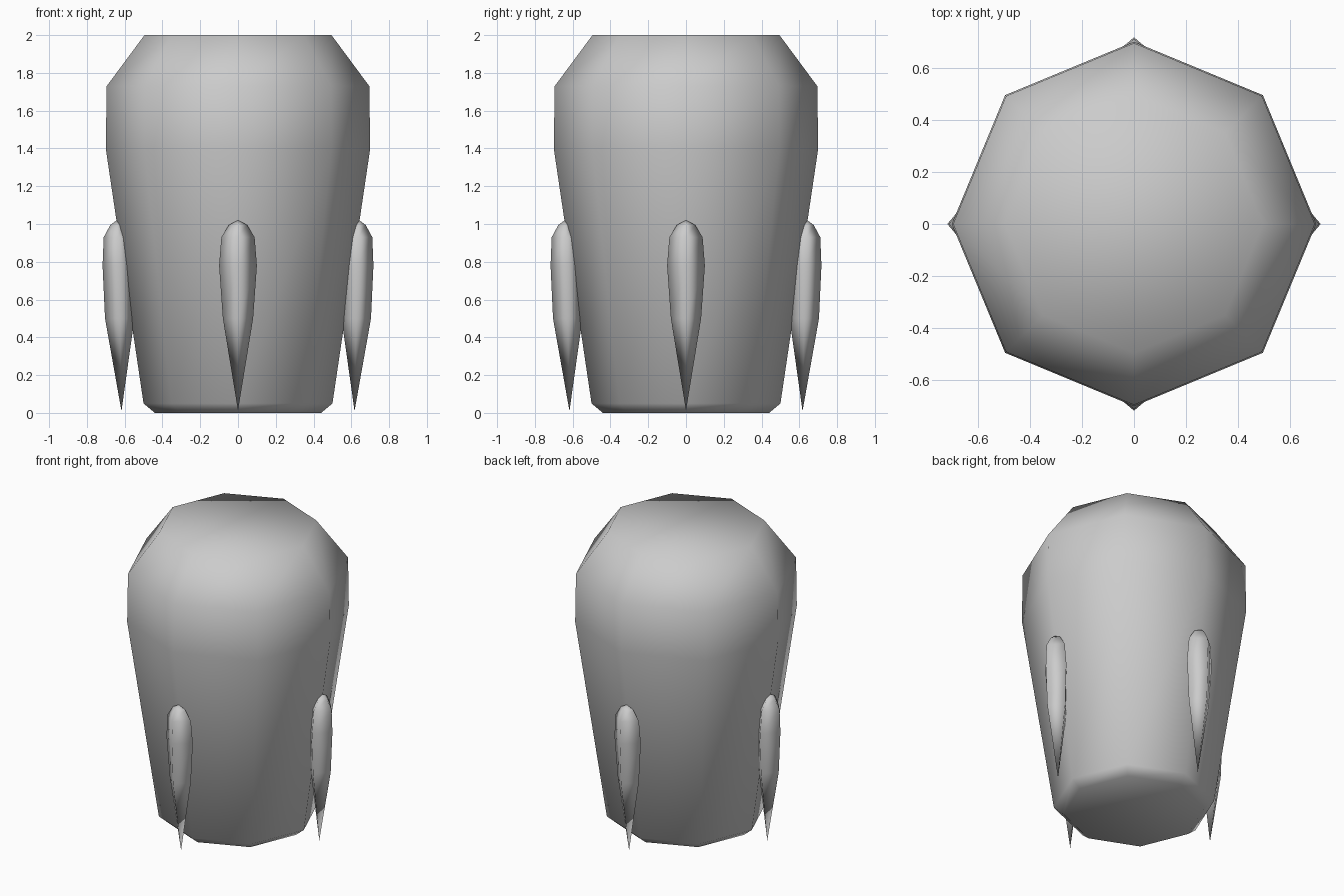
import bpy, bmesh
from math import cos, sin, pi

if "Cube" in bpy.data.objects:
    bpy.data.objects.remove(bpy.data.objects["Cube"])


def loft(name, rings, sides, angle=0.0):
    """Skin rings of (z, centre_x, radius_x, radius_y), turned about z by angle."""
    bm = bmesh.new()
    loops = []
    for z, cx, rx, ry in rings:
        loop = []
        n = 1 if rx == 0 else sides
        for i in range(n):
            a = 2 * pi * i / sides
            x, y = cx + rx * cos(a), ry * sin(a)
            loop.append(bm.verts.new((x * cos(angle) - y * sin(angle),
                                      x * sin(angle) + y * cos(angle), z)))
        loops.append(loop)
    for lo, hi in zip(loops, loops[1:]):
        for i in range(sides):
            j = (i + 1) % sides
            if len(lo) == 1:
                bm.faces.new((lo[0], hi[j], hi[i]))
            elif len(hi) == 1:
                bm.faces.new((lo[i], lo[j], hi[0]))
            else:
                bm.faces.new((lo[i], lo[j], hi[j], hi[i]))
    for end in (loops[0], loops[-1]):
        if len(end) > 2:
            bm.faces.new(end)
    bmesh.ops.recalc_face_normals(bm, faces=bm.faces)
    for f in bm.faces:
        f.smooth = True
    me = bpy.data.meshes.new(name)
    bm.to_mesh(me)
    bm.free()
    ob = bpy.data.objects.new(name, me)
    bpy.context.collection.objects.link(ob)
    return ob


# Eight-sided tapered body with chamfered base and shoulder
body_profile = [(0, .44), (.05, .5), (1.4, .70), (1.73, .695), (2.0, .495)]
loft("body", [(z, 0, r, r) for z, r in body_profile], 8)

# Four teardrop spikes half sunk into the body
spike_rings = [(.01, .617, 0, 0), (.5, .626, .078, .08), (.78, .633, .084, .1),
               (.93, .637, .074, .088), (.995, .64, .036, .048), (1.02, .642, 0, 0)]
for k, side in enumerate(("right", "back", "left", "front")):
    loft(side + "_spike", spike_rings, 4, k * pi / 2)
